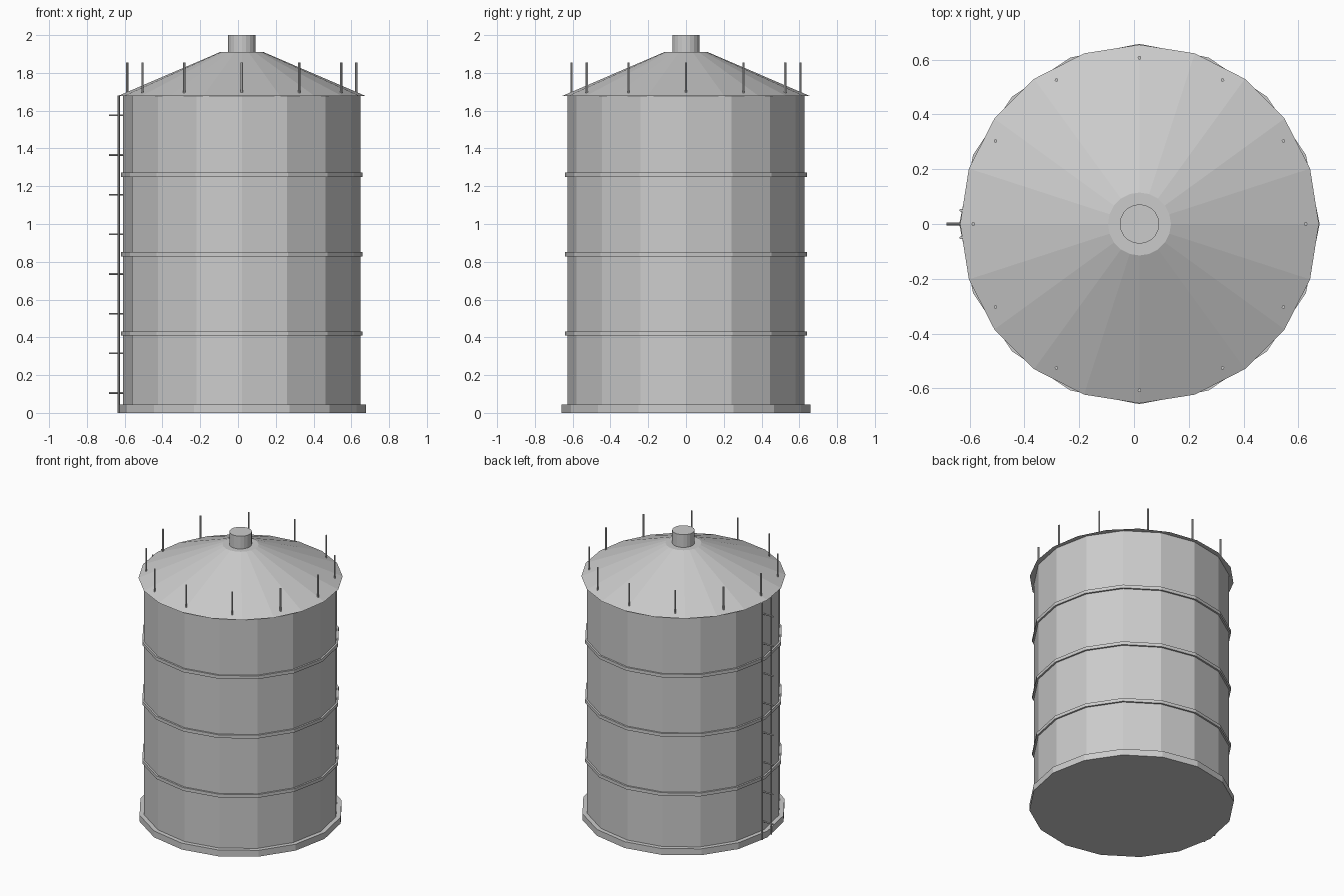
import bpy, math

if "Cube" in bpy.data.objects:
    bpy.data.objects.remove(bpy.data.objects["Cube"])

CX = 0.02  # tank axis, offset because the ladder sticks out on -x


def cone(name, r1, r2, z0, z1, sides, x=CX, y=0.0):
    """Vertical frustum with its first corner on the x axis."""
    bpy.ops.mesh.primitive_cone_add(vertices=sides, radius1=r1, radius2=r2,
                                    depth=z1 - z0, location=(x, y, (z0 + z1) / 2),
                                    rotation=(0, 0, math.pi / 2))
    ob = bpy.context.object
    ob.name = name
    return ob


# Tank body, footing and hoops
cone("base_ring", 0.658, 0.658, 0.0, 0.045, 16)
cone("tank_wall", 0.628, 0.628, 0.02, 1.68, 16)
for i in range(3):
    z = 0.42 * (i + 1)
    cone(f"hoop_{i + 1}", 0.64, 0.64, z - 0.0115, z + 0.0115, 16)

# Conical roof and vent
cone("roof", 0.655, 0.115, 1.678, 1.91, 20)
cone("vent", 0.072, 0.072, 1.90, 2.0, 20)

# Posts around the roof edge
for i in range(12):
    a = i * math.pi / 6
    cone(f"roof_post_{i + 1}", 0.0065, 0.0065, 1.69, 1.855, 6,
         CX + 0.607 * math.cos(a), 0.607 * math.sin(a))

# Ladder rails and rungs pointing out from the wall
for side in (-1, 1):
    cone(f"ladder_rail_{side}", 0.006, 0.006, 0.0, 1.68, 6, -0.632, side * 0.05)
for i in range(8):
    bpy.ops.mesh.primitive_cylinder_add(vertices=6, radius=0.005, depth=0.1,
                                        location=(-0.634, 0, 0.105 + 0.21 * i),
                                        rotation=(0, math.pi / 2, 0))
    bpy.context.object.name = f"ladder_rung_{i + 1}"
